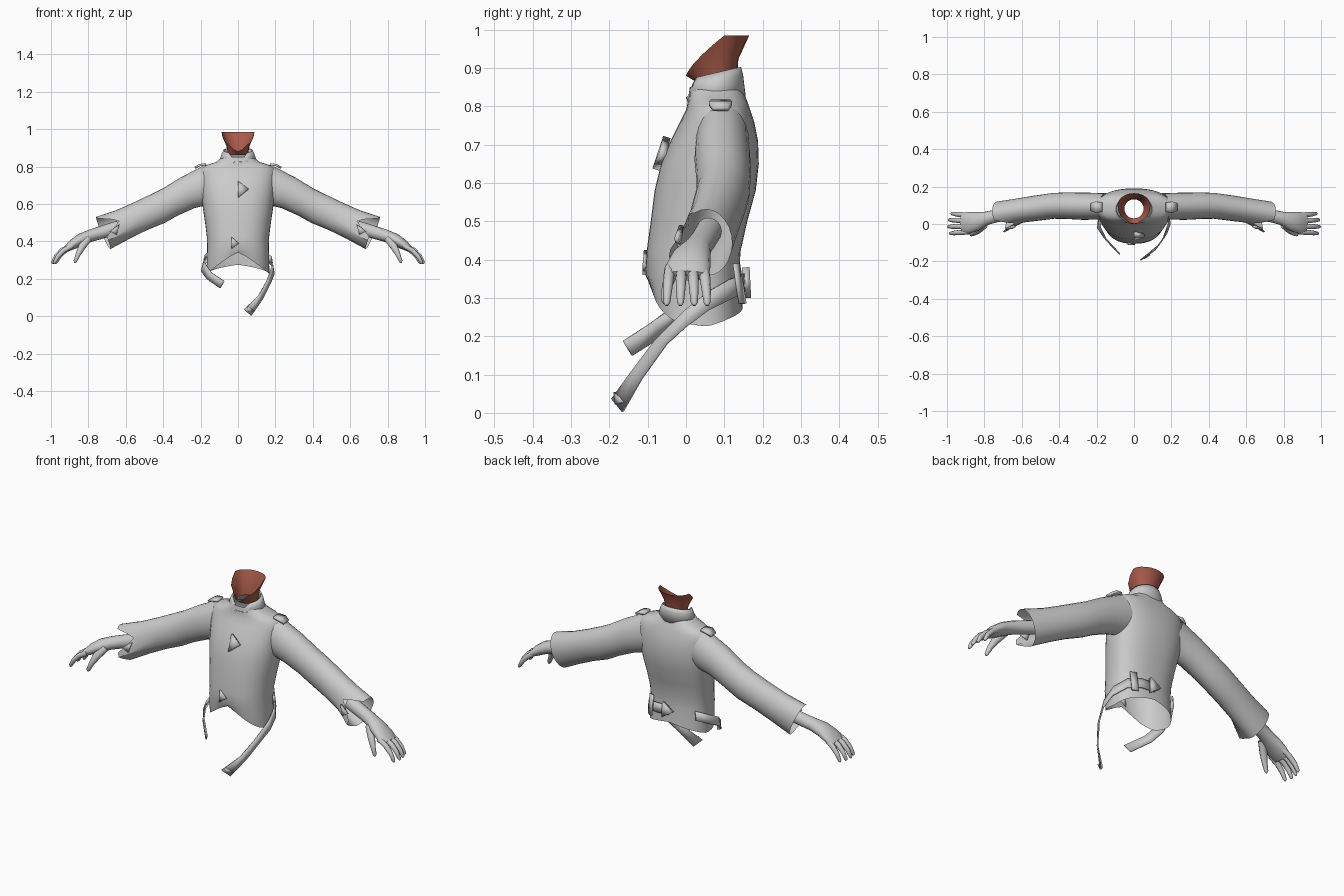
import bpy, bmesh, math
from mathutils import Vector as V


def colour(name, rgb):
    m = bpy.data.materials.new(name)
    m.diffuse_color = (*rgb, 1)
    return m


CLOTH = colour("pale_grey", (0.6, 0.6, 0.6))
SKIN = colour("red_brown", (0.40, 0.105, 0.07))


def make(name, verts, faces, mat=CLOTH, mirror=False, thick=0):
    me = bpy.data.meshes.new(name)
    me.from_pydata([tuple(v) for v in verts], [], faces)
    bm = bmesh.new()
    bm.from_mesh(me)
    bmesh.ops.recalc_face_normals(bm, faces=bm.faces)
    bm.to_mesh(me)
    bm.free()
    me.materials.append(mat)
    ob = bpy.data.objects.new(name, me)
    bpy.context.collection.objects.link(ob)
    if thick:
        s = ob.modifiers.new("thickness", 'SOLIDIFY')
        s.thickness, s.offset = thick, 0
    if mirror:
        ob.modifiers.new("mirror", 'MIRROR').use_mirror_merge = False
    return ob


def loft(name, rings, cap=False, **kw):
    """Skin closed rings of equal length."""
    n = len(rings[0])
    faces = [(k * n + i, k * n + (i + 1) % n, (k + 1) * n + (i + 1) % n, (k + 1) * n + i)
             for k in range(len(rings) - 1) for i in range(n)]
    if cap:
        faces += [tuple(range(n)), tuple(range((len(rings) - 1) * n, len(rings) * n))]
    return make(name, [p for r in rings for p in r], faces, **kw)


def angles(n):
    return [2 * math.pi * i / n for i in range(n)]


def body_ring(z, rx, yf, yb, ym, n=40, power=0.85):
    """Oval with separate front and back depth; z may be a function of the angle."""
    out = []
    for a in angles(n):
        c, s = math.cos(a), math.sin(a)
        x = rx * math.copysign(abs(c) ** power, c)
        y = ym + abs(s) ** power * ((yb - ym) if s > 0 else (yf - ym))
        out.append(V((x, y, z(a) if callable(z) else z)))
    return out


def limb(path, n=24):
    """Rings across a path of (x, y, z, half_depth, half_height)."""
    rings = []
    for k, (x, y, z, ry, rz) in enumerate(path):
        a, b = path[max(k - 1, 0)], path[min(k + 1, len(path) - 1)]
        d = (V(b[:3]) - V(a[:3])).normalized()
        up = V((-d.z, 0, d.x)).normalized()
        side = up.cross(d).normalized()
        rings.append([V((x, y, z)) + side * ry * math.cos(t) + up * rz * math.sin(t) for t in angles(n)])
    return rings


def strip(name, top, bottom, thick=0.007, **kw):
    n = len(top)
    return make(name, top + bottom, [(i, i + 1, n + i + 1, n + i) for i in range(n - 1)],
                thick=thick, **kw)


def clasp(name, pts, thick=0.02, **kw):
    return make(name, pts, [(0, 1, 2)], thick=thick, **kw)


def from_front(a):
    """Degrees away from the front (-y) direction."""
    return abs((math.degrees(a) - 270 + 180) % 360 - 180)


def hem(a):
    d = from_front(a)
    keys = [(0, 0.34), (35, 0.275), (60, 0.24), (95, 0.225), (135, 0.25), (180, 0.275)]
    for (d0, z0), (d1, z1) in zip(keys, keys[1:]):
        if d <= d1:
            return z0 + (z1 - z0) * (d - d0) / (d1 - d0)
    return keys[-1][1]


# Coat body, open at hem and neck
loft("coat_body", [body_ring(*r) for r in [
    (hem, 0.168, -0.09, 0.148, 0.04), (0.36, 0.165, -0.106, 0.14, 0.04),
    (0.42, 0.166, -0.103, 0.142, 0.05), (0.50, 0.176, -0.092, 0.16, 0.06),
    (0.58, 0.188, -0.082, 0.182, 0.075), (0.65, 0.196, -0.065, 0.19, 0.085),
    (0.71, 0.20, -0.04, 0.188, 0.09), (0.76, 0.202, -0.015, 0.178, 0.095),
    (0.79, 0.198, 0.0, 0.168, 0.095), (0.808, 0.17, 0.004, 0.162, 0.09),
    (0.825, 0.115, 0.006, 0.155, 0.08), (0.85, 0.085, 0.01, 0.146, 0.078)]])

# Collar with a notch at the throat
def collar_z(a):
    return 0.886 + 0.016 * math.sin(a) - 0.05 * max(0, 1 - from_front(a) / 42)

loft("collar", [body_ring(0.825, 0.098, 0.004, 0.152, 0.078, power=1),
                body_ring(lambda a: collar_z(a) - 0.02, 0.084, 0.008, 0.145, 0.078, power=1),
                body_ring(collar_z, 0.074, 0.012, 0.14, 0.078, power=1)], thick=0.008)

# Neck funnel, cut on a slant with the front low
rim = []
for p, a in zip(body_ring(0, 0.088, 0.0, 0.165, 0.10, n=20, power=1), angles(20)):
    p.z = 0.88 + 0.105 * min(1, max(0, p.y / 0.10)) ** 0.75
    if p.y < 0.03:
        p.x *= 0.8
    rim.append(p)
low = body_ring(0.862, 0.052, 0.03, 0.132, 0.082, n=20, power=1)
mid = []
for p, q in zip(low, rim):
    m = p.lerp(q, 0.5)
    m.x *= 0.93
    m.y -= 0.012 * max(0, (m.y - 0.08) / 0.07)
    mid.append(m)
loft("neck", [low, mid, rim], mat=SKIN)

# Sleeves with a slit and a turned-out corner at the cuff
sleeve = limb([(0.15, 0.095, 0.705, 0.07, 0.105), (0.27, 0.095, 0.66, 0.073, 0.09),
               (0.36, 0.098, 0.612, 0.071, 0.083), (0.43, 0.097, 0.575, 0.069, 0.085),
               (0.52, 0.085, 0.535, 0.068, 0.082), (0.61, 0.072, 0.493, 0.066, 0.084),
               (0.72, 0.055, 0.445, 0.066, 0.094)])
along = V((0.91, -0.12, -0.40))
centre = V((0.72, 0.055, 0.445))
for p in sleeve[-1]:
    r = p - centre
    deg = math.degrees(math.atan2(r.z, -r.y))       # 0 faces front, 90 faces up
    p -= along * 0.10 * max(0, 1 - abs(deg - 25) / 42)
    p.y -= 0.05 * max(0, 1 - abs(deg + 30) / 40)
loft("sleeve", sleeve, mirror=True)
clasp("cuff_clasp", [(0.635, -0.012, 0.49), (0.65, -0.02, 0.435), (0.685, -0.025, 0.455)],
      thick=0.012, mirror=True)

# Hands
loft("hand", limb([(0.64, 0.06, 0.475, 0.034, 0.036), (0.74, 0.042, 0.445, 0.034, 0.034),
                   (0.79, 0.03, 0.43, 0.036, 0.033), (0.84, 0.015, 0.41, 0.05, 0.032),
                   (0.885, 0.006, 0.383, 0.058, 0.027), (0.92, 0.004, 0.358, 0.055, 0.016)], 16),
     cap=True, mirror=True)
for i, (y, ext) in enumerate([(-0.042, 0), (-0.012, 0.01), (0.018, 0.006), (0.046, -0.008)]):
    loft("finger_%d" % (i + 1), limb([
        (0.885, y, 0.378, 0.014, 0.014), (0.932 + ext, y * 1.08, 0.352, 0.014, 0.014),
        (0.963 + ext, y * 1.15, 0.32, 0.012, 0.012), (0.981 + ext, y * 1.2, 0.288, 0.009, 0.009),
        (0.984 + ext, y * 1.2, 0.28, 0.004, 0.004)], 10), cap=True, mirror=True)
loft("thumb", limb([(0.80, -0.005, 0.415, 0.018, 0.02), (0.835, -0.035, 0.37, 0.018, 0.02),
                    (0.855, -0.05, 0.33, 0.013, 0.014), (0.87, -0.056, 0.295, 0.010, 0.010),
                    (0.872, -0.056, 0.285, 0.004, 0.004)], 10), cap=True, mirror=True)

# Belt halves with hanging ends
strip("belt_long",
      [(0.0, 0.15, 0.365), (0.08, 0.146, 0.362), (0.14, 0.118, 0.35), (0.178, 0.06, 0.318),
       (0.184, 0.0, 0.27), (0.155, -0.08, 0.19), (0.11, -0.14, 0.11), (0.035, -0.193, 0.037)],
      [(0.0, 0.153, 0.315), (0.08, 0.15, 0.312), (0.143, 0.122, 0.30), (0.185, 0.06, 0.268),
       (0.193, 0.0, 0.225), (0.175, -0.05, 0.18), (0.13, -0.115, 0.09), (0.07, -0.165, 0.003)])
strip("belt_short",
      [(-0.14, 0.118, 0.36), (-0.176, 0.05, 0.325), (-0.18, -0.02, 0.288),
       (-0.145, -0.09, 0.235), (-0.075, -0.163, 0.188)],
      [(-0.144, 0.12, 0.31), (-0.186, 0.05, 0.275), (-0.195, -0.02, 0.24),
       (-0.165, -0.065, 0.198), (-0.095, -0.14, 0.15)])
strip("belt_loop", [(0.10, 0.138, 0.39), (0.13, 0.125, 0.39)],
      [(0.10, 0.155, 0.285), (0.13, 0.14, 0.285)])

# Triangular clasps
clasp("chest_clasp", [(0.0, -0.05, 0.72), (0.0, -0.078, 0.635), (0.055, -0.06, 0.678)])
clasp("waist_clasp", [(-0.035, -0.104, 0.425), (-0.035, -0.107, 0.36), (0.005, -0.107, 0.39)], 0.012)
clasp("back_clasp", [(0.03, 0.156, 0.38), (0.03, 0.16, 0.30), (-0.03, 0.158, 0.34)])
clasp("belt_tip_clasp", [(0.05, -0.185, 0.055), (0.085, -0.163, 0.028), (0.055, -0.182, 0.022)], 0.01)

# Shoulder tabs
strip("shoulder_tab", [(0.17, 0.065, 0.812), (0.205, 0.06, 0.808), (0.23, 0.07, 0.793)],
      [(0.17, 0.115, 0.812), (0.205, 0.12, 0.808), (0.23, 0.11, 0.793)], thick=0.012, mirror=True)

# Smooth shading with crisp edges
for ob in bpy.context.collection.objects:
    ob.select_set(True)
    bpy.context.view_layer.objects.active = ob
bpy.ops.object.shade_smooth_by_angle(angle=math.radians(40))
